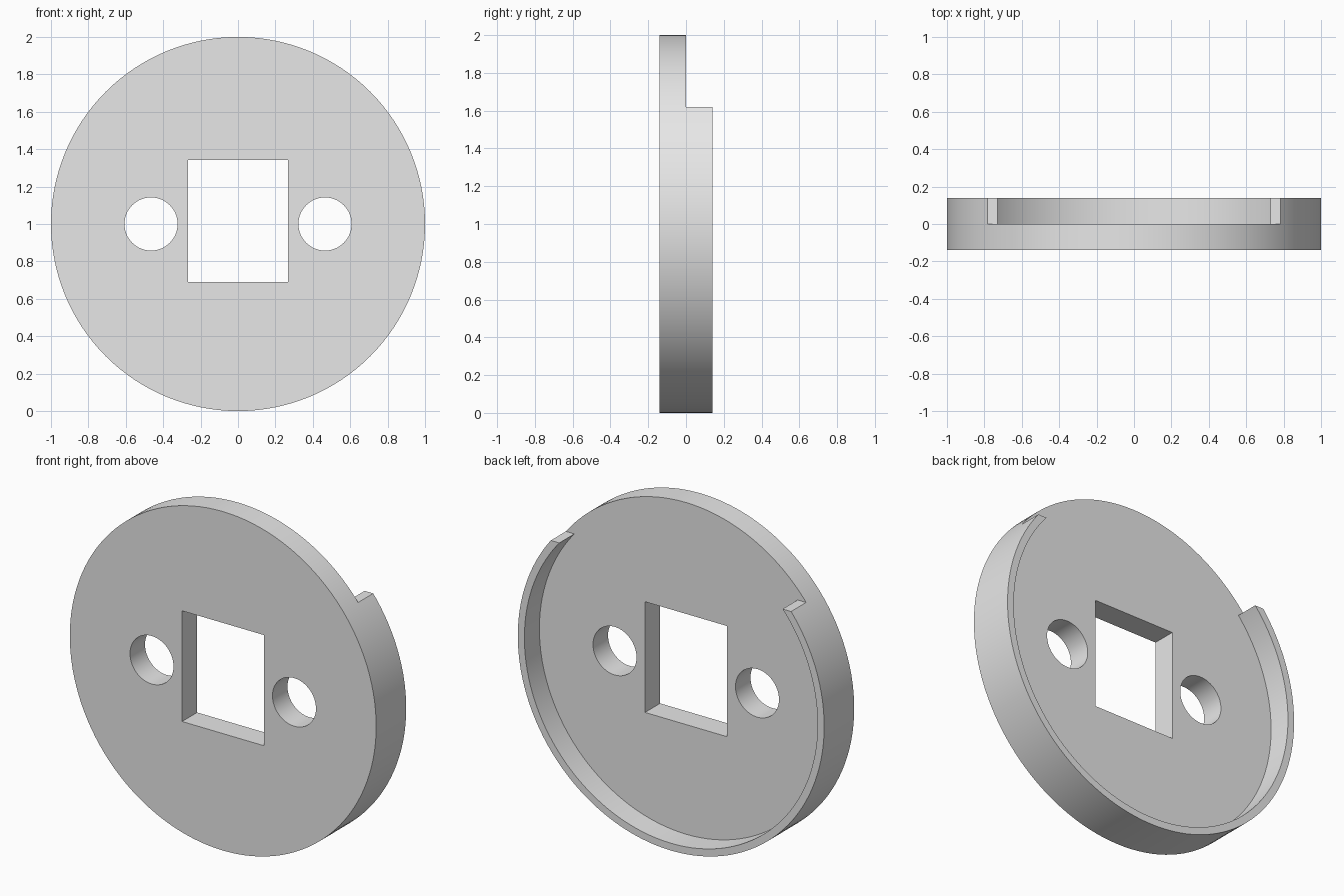
import bpy
from math import radians

cube = bpy.data.objects.get("Cube")
if cube:
    bpy.data.objects.remove(cube, do_unlink=True)

MID = 1.0           # height of the disc axis
HALF = 0.14         # half of the full thickness
RIM_INNER = 0.957   # inner radius of the raised rim
RIM_TOP = 1.62      # rim is cut off level at this height

grey = bpy.data.materials.new("plain_grey")
grey.use_nodes = True
grey.diffuse_color = (0.8, 0.8, 0.8, 1)
grey.node_tree.nodes["Principled BSDF"].inputs["Base Color"].default_value = (0.8, 0.8, 0.8, 1)


def cylinder(name, radius, x, y0, y1, sides):
    """Cylinder along y between y0 and y1."""
    bpy.ops.mesh.primitive_cylinder_add(
        vertices=sides, radius=radius, depth=y1 - y0,
        location=(x, (y0 + y1) / 2, MID), rotation=(radians(90), 0, 0))
    return finish(name)


def box(name, low, high):
    """Box between two opposite corners."""
    bpy.ops.mesh.primitive_cube_add(
        size=1, location=[(a + b) / 2 for a, b in zip(low, high)])
    bpy.context.object.scale = [b - a for a, b in zip(low, high)]
    return finish(name)


def finish(name):
    obj = bpy.context.object
    obj.name = name
    bpy.ops.object.transform_apply(location=True, rotation=True, scale=True)
    return obj


# Full-thickness blank
disc = cylinder("rimmed_disc", 1.0, 0, -HALF, HALF, 128)
disc.data.materials.append(grey)

# Rear recess, open top of the rim, square window and two round holes
cutters = [
    cylinder("recess_cutter", RIM_INNER, 0, 0, 0.4, 128),
    box("rim_gap_cutter", (-1.2, 0, RIM_TOP), (1.2, 0.4, 2.2)),
    box("window_cutter", (-0.267, -0.5, 0.69), (0.267, 0.5, 1.343)),
]
for side, x in (("left", 0.465), ("right", -0.465)):
    cutters.append(cylinder(side + "_hole_cutter", 0.142, x, -0.5, 0.5, 64))

for cutter in cutters:
    cutter.hide_render = True
    cut = disc.modifiers.new(cutter.name, 'BOOLEAN')
    cut.operation = 'DIFFERENCE'
    cut.solver = 'EXACT'
    cut.object = cutter

# Bake the cuts, then drop the cutters
bpy.ops.object.select_all(action='DESELECT')
disc.select_set(True)
bpy.context.view_layer.objects.active = disc
for name in [m.name for m in disc.modifiers]:
    bpy.ops.object.modifier_apply(modifier=name)
for cutter in cutters:
    bpy.data.objects.remove(cutter, do_unlink=True)

bpy.ops.object.shade_smooth_by_angle(angle=radians(30))
